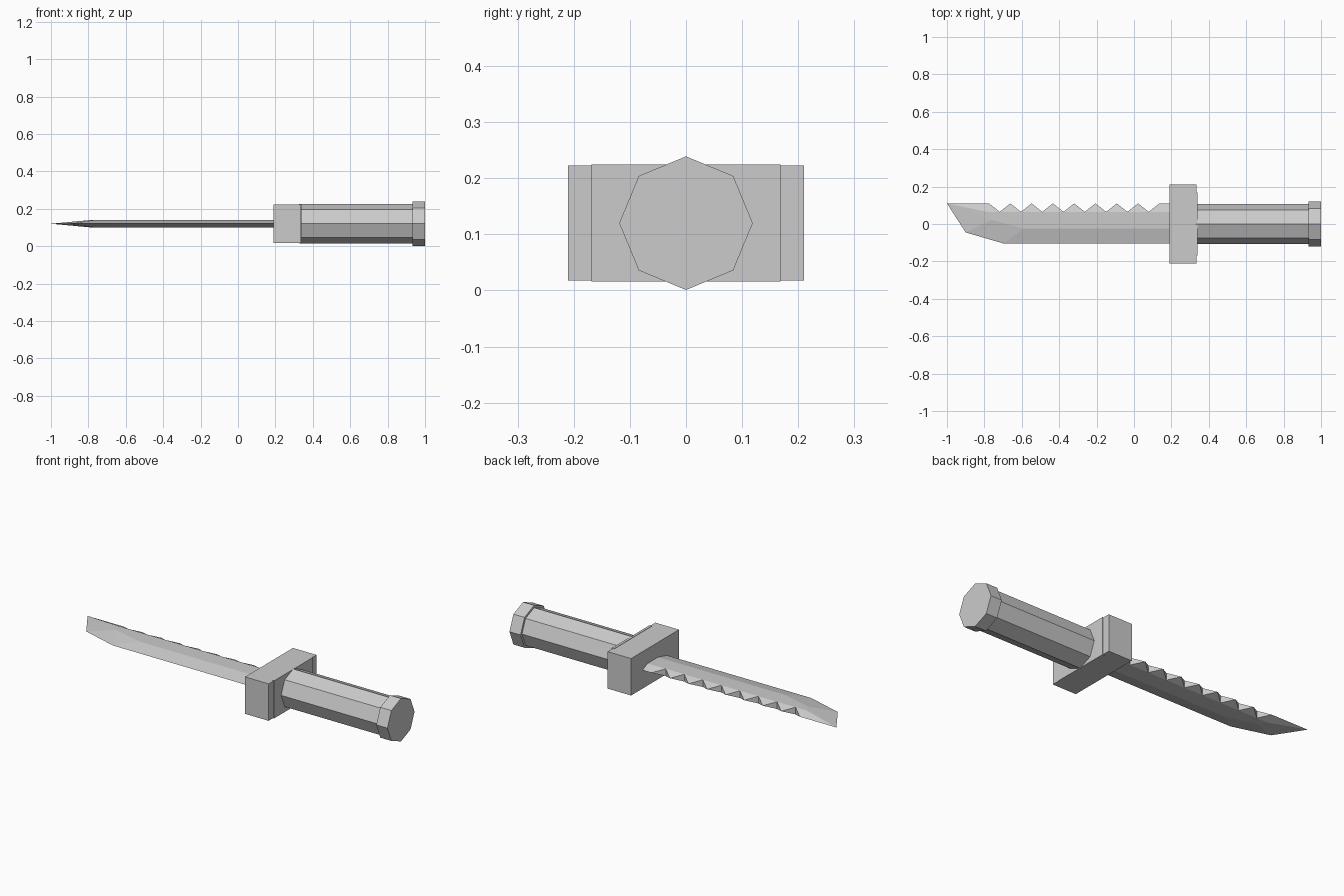
import bpy, bmesh, math
from mathutils import Matrix

if "Cube" in bpy.data.objects:
    bpy.data.objects.remove(bpy.data.objects["Cube"])

ZC = 0.12      # height of the long axis
T = 0.02       # blade half thickness


def new_object(name, bm):
    bmesh.ops.remove_doubles(bm, verts=bm.verts, dist=1e-5)
    bmesh.ops.recalc_face_normals(bm, faces=bm.faces)
    mesh = bpy.data.meshes.new(name)
    bm.to_mesh(mesh)
    bm.free()
    obj = bpy.data.objects.new(name, mesh)
    bpy.context.collection.objects.link(obj)
    return obj


def box(name, x0, x1, half_y, half_z):
    bm = bmesh.new()
    m = Matrix.Translation(((x0 + x1) / 2, 0, ZC)) @ Matrix.Diagonal((x1 - x0, 2 * half_y, 2 * half_z, 1))
    bmesh.ops.create_cube(bm, size=1, matrix=m)
    return new_object(name, bm)


def octagon_rod(name, x0, x1, radius):
    bm = bmesh.new()
    rings = []
    for x in (x0, x1):
        rings.append([bm.verts.new((x, radius * math.sin(i * math.pi / 4),
                                    ZC + radius * math.cos(i * math.pi / 4))) for i in range(8)])
    for i in range(8):
        j = (i + 1) % 8
        bm.faces.new((rings[0][i], rings[0][j], rings[1][j], rings[1][i]))
    for ring in rings:
        bm.faces.new(ring)
    return new_object(name, bm)


def blade():
    bm = bmesh.new()
    end, spine, root, pitch, teeth = 0.20, 0.11, 0.065, 0.1138, 8
    peaks = [(-0.775 + i * pitch, spine, 0) for i in range(teeth + 1)]
    tip, l1, l2, l3 = (-1, spine, 0), (-0.9, -0.045, 0), (-0.695, -0.105, 0), (end, -0.105, 0)
    spine_end = (end, spine, 0)

    def face(*pts):
        bm.faces.new([bm.verts.new((x, y, ZC + z)) for x, y, z in pts])

    # Both sides: flat, edge bevel, point and toothed spine bevel
    for z in (T, -T):
        valleys = [(p[0] + pitch / 2, root, z) for p in peaks[:-1]]
        u, a, c = (-0.785, root, z), (-0.76, 0.022, z), (-0.59, -0.025, z)
        b, e = (end, -0.025, z), (end, root, z)
        face(u, *valleys, e, b, c, a)
        face(tip, peaks[0], valleys[0], u)
        face(tip, u, a)
        face(tip, a, l1)
        face(l1, a, l2)
        face(a, c, l2)
        face(c, b, l3, l2)
        for i in range(1, teeth):
            face(valleys[i - 1], peaks[i], valleys[i])
        face(valleys[-1], peaks[-1], spine_end, e)

    # Notch walls between the teeth
    for i in range(teeth):
        x = peaks[i][0] + pitch / 2
        for p in (peaks[i], peaks[i + 1]):
            face(p, (x, root, T), (x, root, -T))

    # Hidden end inside the guard
    face(spine_end, (end, root, T), (end, -0.025, T), l3, (end, -0.025, -T), (end, root, -T))
    return new_object("blade", bm)


blade()
box("guard", 0.19, 0.335, 0.21, 0.1025)
box("guard_back_plate", 0.325, 0.339, 0.168, 0.1043)
octagon_rod("handle", 0.33, 0.94, 0.106)
octagon_rod("pommel", 0.932, 1.0, 0.119)
